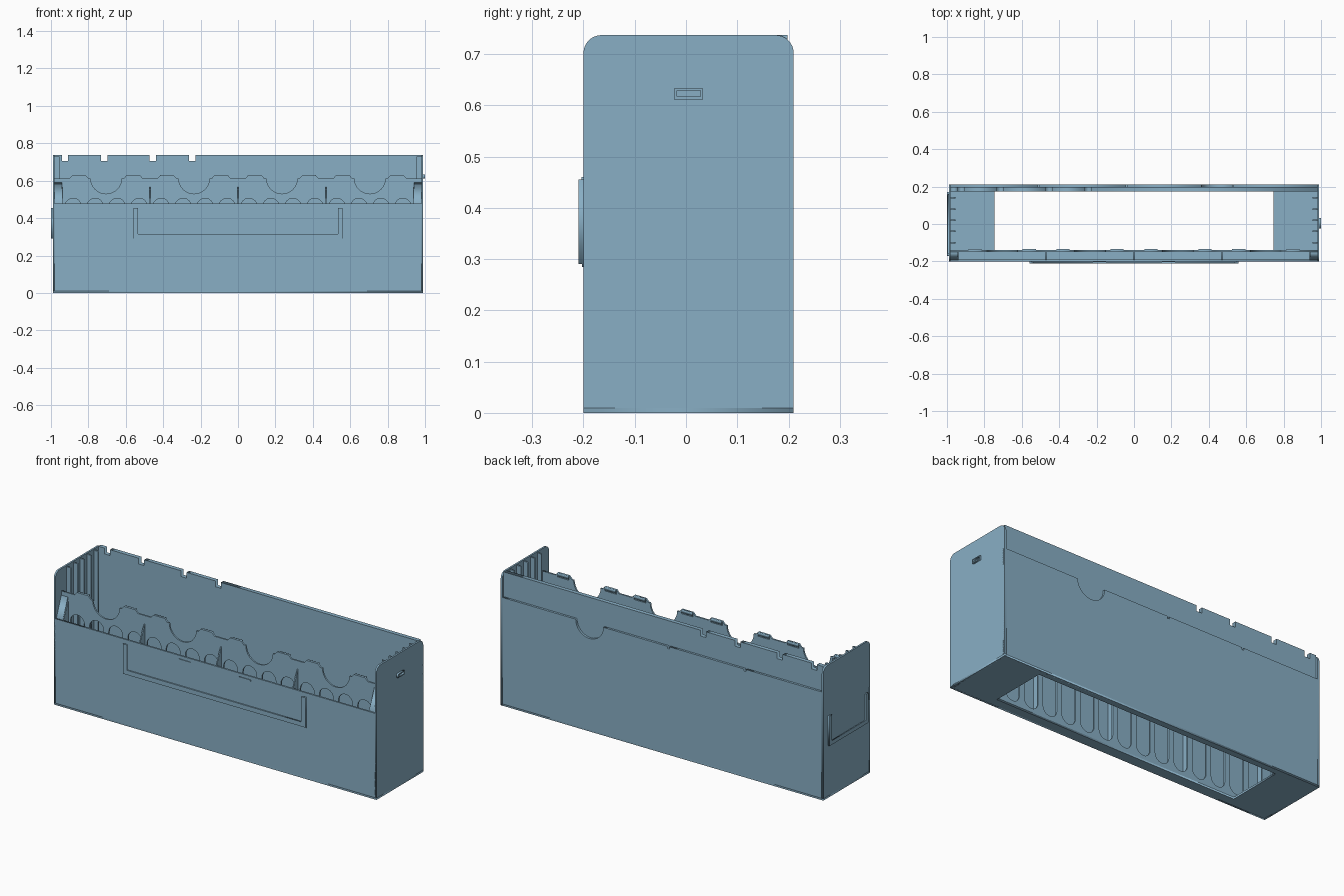
import bpy
from math import pi, sin, cos

cube = bpy.data.objects.get("Cube")
if cube:
    bpy.data.objects.remove(cube, do_unlink=True)

mat = bpy.data.materials.new("soft blue")
COLOUR = (0.25, 0.43, 0.56, 1)
mat.diffuse_color = COLOUR
mat.use_nodes = True
mat.node_tree.nodes["Principled BSDF"].inputs["Base Color"].default_value = COLOUR

XY, XZ, YZ = (0, 0, 0), (pi / 2, 0, 0), (pi / 2, 0, pi / 2)


def plate(name, outlines, plane, a, b):
    """Flat panel between a and b along the plane's normal; later outlines are holes."""
    curve = bpy.data.curves.new(name, "CURVE")
    curve.dimensions = "2D"
    curve.fill_mode = "BOTH"
    curve.extrude = abs(b - a) / 2
    for points in outlines:
        spline = curve.splines.new("POLY")
        spline.points.add(len(points) - 1)
        for p, (u, v) in zip(spline.points, points):
            p.co = (u, v, 0, 1)
        spline.use_cyclic_u = True
    temp = bpy.data.objects.new(name, curve)
    bpy.context.collection.objects.link(temp)
    mesh = bpy.data.meshes.new_from_object(
        temp.evaluated_get(bpy.context.evaluated_depsgraph_get()))
    bpy.data.objects.remove(temp, do_unlink=True)
    mesh.materials.clear()
    mesh.materials.append(mat)
    obj = bpy.data.objects.new(name, mesh)
    obj.rotation_euler = plane
    obj.location["xyz".index({XY: "z", XZ: "y", YZ: "x"}[plane])] = (a + b) / 2
    bpy.context.collection.objects.link(obj)
    return obj


def rect(u0, u1, v0, v1):
    return [(u0, v0), (u1, v0), (u1, v1), (u0, v1)]


def arc(cx, cz, r, start, end, n=16):
    return [(cx + r * cos(start + (end - start) * i / n),
             cz + r * sin(start + (end - start) * i / n)) for i in range(n + 1)]


def u_shape(half, low, high, t, c=0):
    return [(c - half, high), (c - half, low), (c + half, low), (c + half, high),
            (c + half - t, high), (c + half - t, low + t),
            (c - half + t, low + t), (c - half + t, high)]


FRONT, BACK, END, TOP, LIP = -0.2, 0.21, 0.99, 0.737, 0.478
BAY = 0.47
WALL = 0.01

# Base with a large open window
plate("base", [rect(-END, END, FRONT, BACK), rect(-0.745, 0.745, -0.14, 0.175)], XY, 0, WALL)

# Rounded end walls with comb ribs on the inside
side = ([(FRONT, 0), (BACK, 0)] + arc(BACK - 0.035, TOP - 0.035, 0.035, 0, pi / 2, 8)
        + arc(FRONT + 0.035, TOP - 0.035, 0.035, pi / 2, pi, 8))
for s, word in ((-1, "right"), (1, "left")):
    plate(word + "_end_wall", [side], YZ, s * END, s * (END - WALL))
    for i in range(5):
        y = -0.1 + 0.06 * i
        plate(f"{word}_comb_rib", [rect(*sorted((s * 0.955, s * 0.982)), 0.01, 0.73)],
              XZ, y - 0.004, y + 0.004)

# Front wall
plate("front_wall", [rect(-END, END, 0, LIP)], XZ, FRONT, FRONT + WALL)

# Inner back wall with notches along its top edge
edge = [(-END + WALL, 0.01), (END - WALL, 0.01), (END - WALL, TOP)]
for x in (-0.245, -0.455, -0.715, -0.925):
    edge += [(x + 0.017, TOP), (x + 0.017, 0.705), (x - 0.017, 0.705), (x - 0.017, TOP)]
edge.append((-END + WALL, TOP))
plate("back_wall", [edge], XZ, 0.175, 0.198)

# Outer back skin with a thumb notch and two small slits
skin = [(-END, 0), (END, 0), (END, 0.6)] + arc(0.445, 0.6, 0.085, 0, -pi)
for x in (-0.04, -0.51):
    skin += [(x + 0.006, 0.6), (x + 0.006, 0.588), (x - 0.006, 0.588), (x - 0.006, 0.6)]
skin.append((-END, 0.6))
plate("back_skin", [skin], XZ, 0.198, BACK)

# Slotted divider with scooped top edge
centres = [BAY * (i - 1.5) for i in range(4)]
top_edge = [(-0.98, 0.01), (-0.98, 0.613)]
for c in centres:
    top_edge += [(c - 0.195, 0.613), (c - 0.18, 0.63), (c - 0.11, 0.63), (c - 0.095, 0.613)]
    top_edge += arc(c, 0.613, 0.083, pi, 2 * pi)
    top_edge += [(c + 0.095, 0.613), (c + 0.11, 0.63), (c + 0.18, 0.63), (c + 0.195, 0.613)]
top_edge += [(0.98, 0.613), (0.98, 0.01)]
slots = []
for i in range(16):
    x = (i - 7.5) * BAY / 4
    slots.append(arc(x, 0.463, 0.043, 0, pi, 12) + arc(x, 0.075, 0.043, pi, 2 * pi, 12))
plate("divider", [top_edge] + slots, XZ, -0.149, -0.14)

# Sloped tab lips leaning inward from the divider
for c in centres:
    for s in (-1, 1):
        x = c + s * 0.145
        plate("tab_lip", [[(-0.142, 0.6), (-0.142, 0.63), (-0.134, 0.63), (-0.134, 0.622)]],
              YZ, x - 0.035, x + 0.035)

# Gussets between front wall and divider, with wedge blocks at the ends
wedge = [(-0.192, 0.01), (-0.145, 0.01), (-0.145, 0.575), (-0.192, LIP)]
for i in (-1, 0, 1):
    plate("gusset", [wedge], YZ, i * BAY - 0.003, i * BAY + 0.003)
for s in (-1, 1):
    plate("end_gusset", [wedge], YZ, s * 0.937, s * 0.943)
    plate("end_slope", [[(-0.192, LIP), (-0.145, 0.6), (-0.145, 0.585), (-0.192, LIP - 0.015)]],
          YZ, s * 0.94, s * 0.98)

# Raised label holders on the front and right end
plate("front_holder_rail", [u_shape(0.56, 0.285, 0.455, 0.012)], XZ, -0.203, -0.198)
plate("front_holder_lip", [u_shape(0.56, 0.29, 0.455, 0.025)], XZ, -0.21, -0.203)
plate("end_holder_rail", [u_shape(0.17, 0.29, 0.455, 0.012)], YZ, -0.995, -0.988)
plate("end_holder_lip", [u_shape(0.17, 0.29, 0.455, 0.022)], YZ, -1, -0.995)

# Small catches above the front holder
for s in (-1, 1):
    plate("front_catch", [rect(s * 0.185 - 0.035, s * 0.185 + 0.035, 0.452, 0.46)],
          XZ, -0.204, -0.198)

# Small framed slot on the left end
plate("end_slot_frame", [rect(-0.023, 0.033, 0.611, 0.633),
                         rect(-0.018, 0.028, 0.617, 0.629)], YZ, 0.988, 1)
